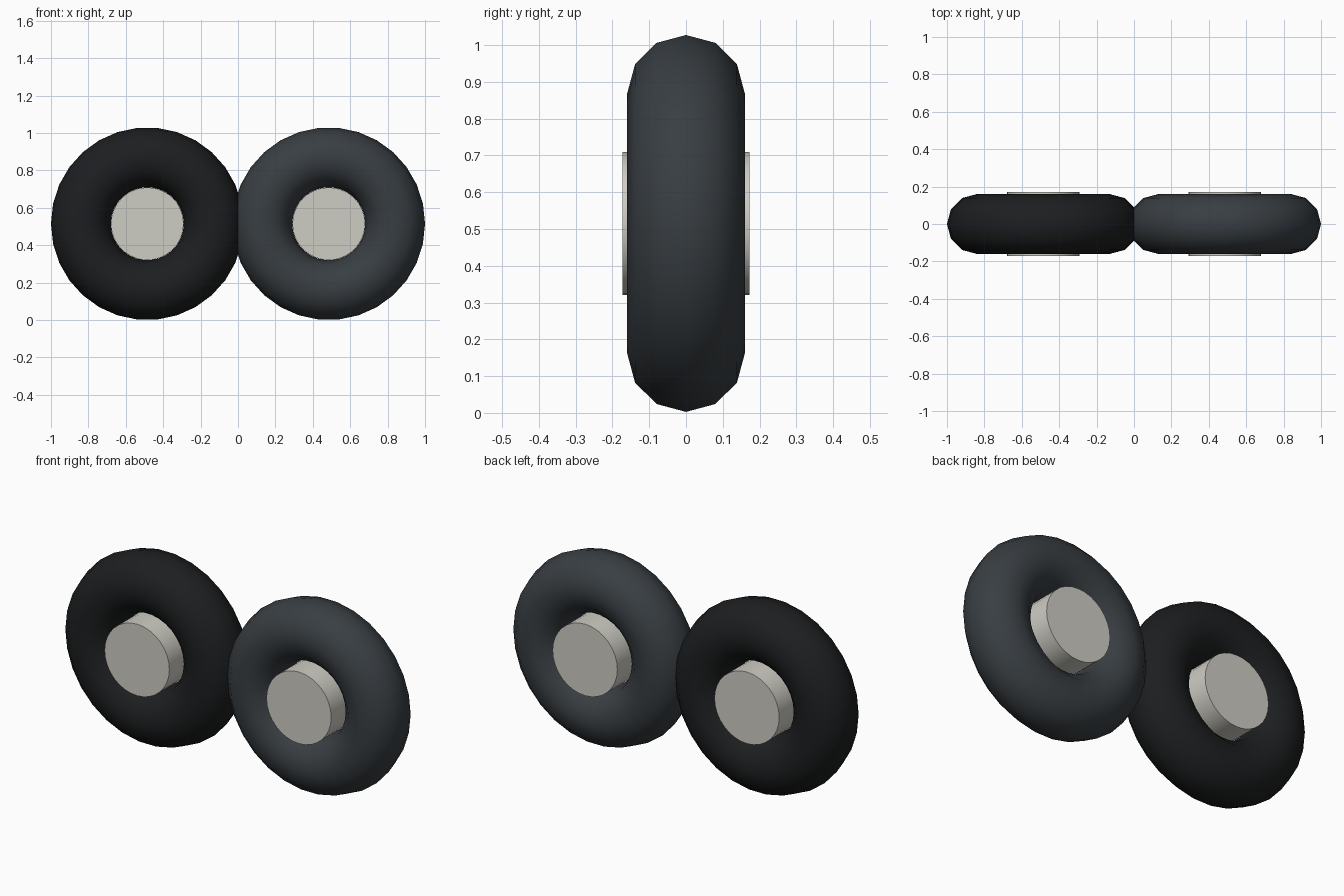
import bpy
from math import radians, pi

if "Cube" in bpy.data.objects:
    bpy.data.objects.remove(bpy.data.objects["Cube"])

X, Z = 0.485, 0.515          # wheel centre
MAJOR, MINOR = 0.355, 0.16   # tyre radii


def material(name, rgb):
    m = bpy.data.materials.new(name)
    m.diffuse_color = (*rgb, 1)
    m.use_nodes = True
    m.node_tree.nodes["Principled BSDF"].inputs["Base Color"].default_value = m.diffuse_color
    return m


hub_mat = material("pale_grey", (0.62, 0.61, 0.55))


def finish(name, mat, angle):
    ob = bpy.context.object
    ob.name = name
    ob.data.materials.append(mat)
    bpy.ops.object.shade_smooth_by_angle(angle=radians(angle))


def wheel(side, x, mat):
    # round low-poly tyre
    bpy.ops.mesh.primitive_torus_add(
        major_segments=30, minor_segments=12, major_radius=MAJOR,
        minor_radius=MINOR, location=(x, 0, Z), rotation=(pi / 2, 0, 0))
    finish(side + "_tyre", mat, 60)
    # hub running through the tyre, slightly proud on both faces
    bpy.ops.mesh.primitive_cylinder_add(
        vertices=32, radius=0.194, depth=0.344,
        location=(x, 0, Z), rotation=(pi / 2, 0, 0))
    finish(side + "_hub", hub_mat, 40)


wheel("left", -X, material("black_rubber", (0.012, 0.013, 0.014)))
wheel("right", X, material("slate_rubber", (0.04, 0.048, 0.055)))
